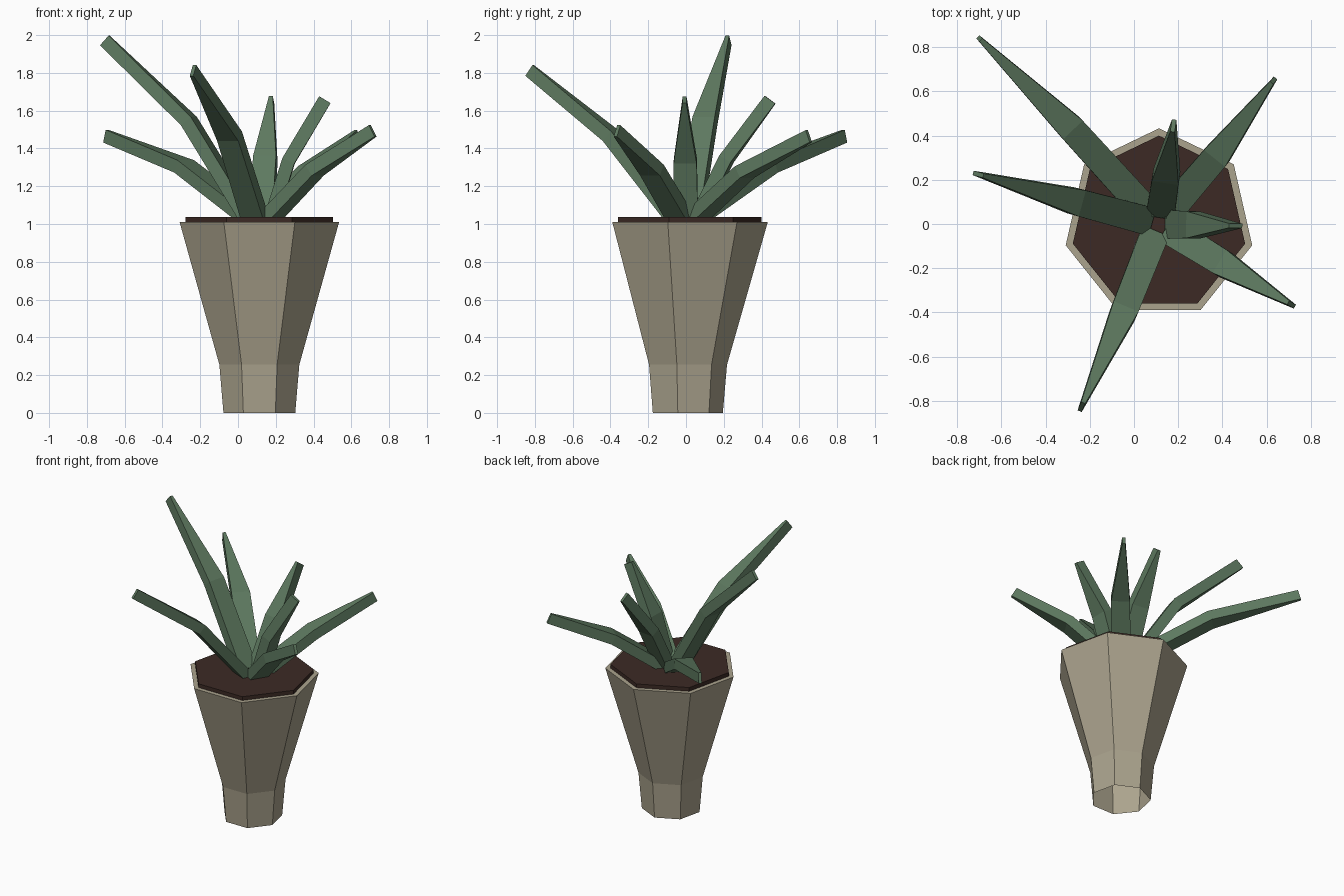
import bpy, bmesh, math
from mathutils import Vector

if "Cube" in bpy.data.objects:
    bpy.data.objects.remove(bpy.data.objects["Cube"])

CX = 0.113  # pot axis
SIDES = 7


def material(name, rgb):
    m = bpy.data.materials.new(name)
    m.diffuse_color = (*rgb, 1)
    m.use_nodes = True
    m.node_tree.nodes["Principled BSDF"].inputs["Base Color"].default_value = m.diffuse_color
    return m


def loft(name, rings, mat, cap_start=True, cap_end=True):
    """Skin a list of equal-length point rings into a mesh object."""
    bm = bmesh.new()
    loops = [[bm.verts.new(p) for p in ring] for ring in rings]
    n = len(loops[0])
    for a, b in zip(loops, loops[1:]):
        for i in range(n):
            j = (i + 1) % n
            bm.faces.new((a[i], a[j], b[j], b[i]))
    if cap_start:
        bm.faces.new(loops[0][::-1])
    if cap_end:
        bm.faces.new(loops[-1])
    bmesh.ops.recalc_face_normals(bm, faces=bm.faces)
    me = bpy.data.meshes.new(name)
    bm.to_mesh(me)
    bm.free()
    me.materials.append(mat)
    ob = bpy.data.objects.new(name, me)
    bpy.context.collection.objects.link(ob)
    return ob


def ring(r, z):
    angles = [math.pi / 2 + 2 * math.pi * k / SIDES for k in range(SIDES)]
    return [Vector((CX + r * math.cos(a), r * math.sin(a), z)) for a in angles]


def leaf(name, mid, tip, mat):
    """Flat-sided blade: base at the pot axis, one bend, narrow tip."""
    mid, tip = Vector(mid), Vector(tip)
    out = Vector((tip.x - CX, tip.y, 0)).normalized()
    base = Vector((CX, 0, 1.03)) + out * 0.06
    side = Vector((-out.y, out.x, 0))
    d1, d2 = (mid - base).normalized(), (tip - mid).normalized()
    rings = []
    for p, d, width in ((base, d1, 0.13), (mid, (d1 + d2).normalized(), 0.122), (tip, d2, 0.02)):
        s, t = side * width / 2, side.cross(d).normalized() * 0.035
        rings.append([p - s - t, p + s - t, p + s + t, p - s + t])
    loft(name, rings, mat)


pot_mat = material("pot_clay", (0.41, 0.37, 0.27))
soil_mat = material("soil_brown", (0.045, 0.023, 0.018))
leaf_mat = material("leaf_green", (0.11, 0.19, 0.115))

# Pot, open underneath, with flat rim
loft("pot", [ring(0.195, 0), ring(0.217, 0.255), ring(0.433, 1.01)], pot_mat, cap_start=False)

# Soil
loft("soil", [ring(0.4, 1.005), ring(0.4, 1.037)], soil_mat)

# Leaves: bend point and tip
leaves = [
    ((-0.26, 0.10, 1.545), (-0.705, 0.225, 1.972)),
    ((-0.285, 0.435, 1.305), (-0.70, 0.84, 1.465)),
    ((0.145, 0.215, 1.345), (0.178, 0.445, 1.658)),
    ((0.375, 0.31, 1.275), (0.632, 0.65, 1.465)),
    ((0.268, -0.004, 1.335), (0.46, -0.008, 1.658)),
    ((0.405, -0.18, 1.285), (0.713, -0.365, 1.493)),
    ((-0.045, -0.395, 1.465), (-0.238, -0.828, 1.813)),
]
for i, (mid, tip) in enumerate(leaves, 1):
    leaf(f"leaf_{i}", mid, tip, leaf_mat)
